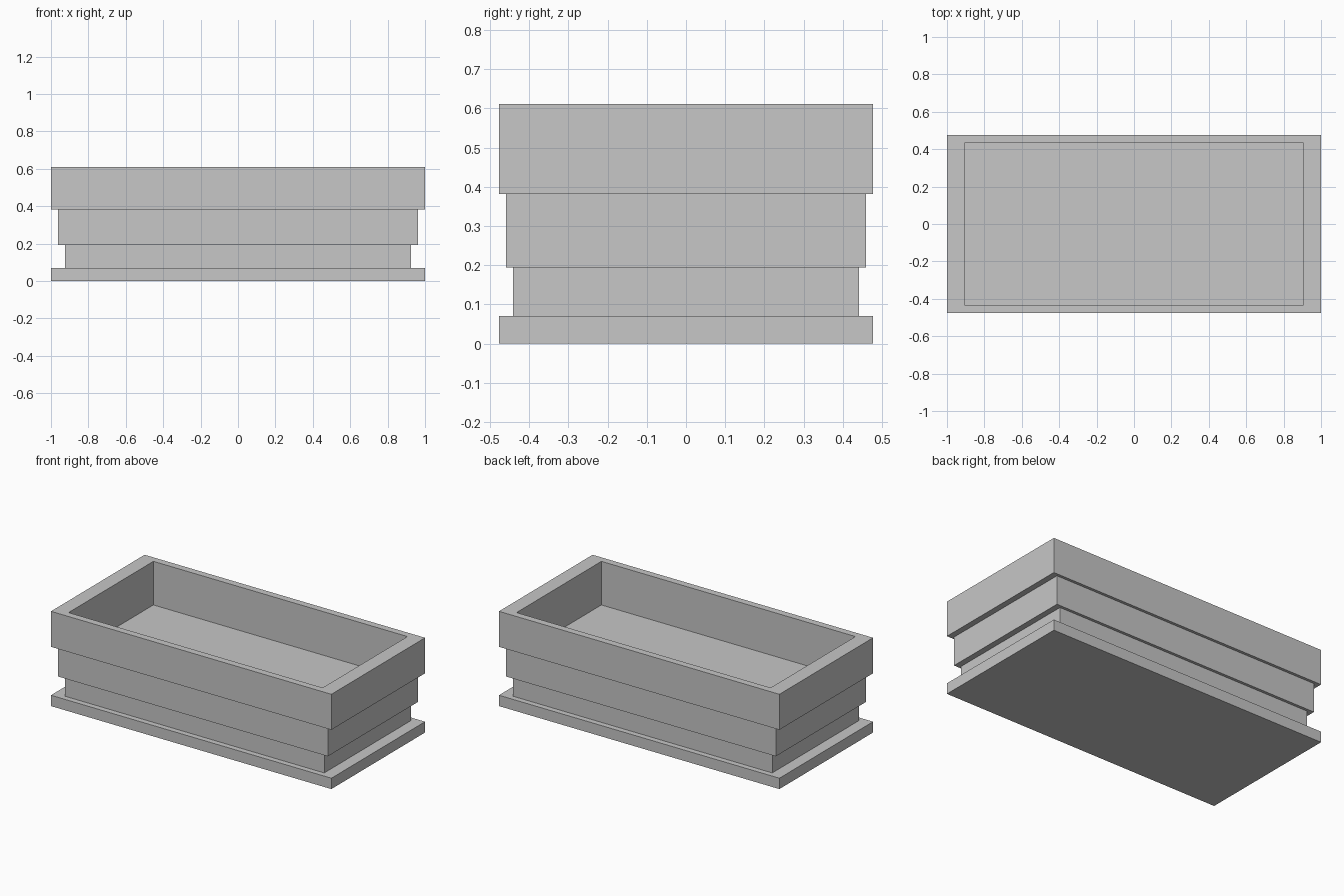
import bpy
import bmesh

cube = bpy.data.objects.get("Cube")
if cube:
    bpy.data.objects.remove(cube, do_unlink=True)

# Plain grey stone
stone = bpy.data.materials.new("grey_stone")
stone.use_nodes = True
colour = (0.57, 0.57, 0.57, 1.0)
stone.diffuse_color = colour
stone.node_tree.nodes["Principled BSDF"].inputs["Base Color"].default_value = colour


def loft_rectangles(name, rings):
    """Join a stack of (half width, half depth, height) rectangles, capped at both ends."""
    bm = bmesh.new()
    loops = [[bm.verts.new((sx * hx, sy * hy, z))
              for sx, sy in ((-1, -1), (1, -1), (1, 1), (-1, 1))]
             for hx, hy, z in rings]
    for low, high in zip(loops, loops[1:]):
        for i in range(4):
            j = (i + 1) % 4
            bm.faces.new((low[i], low[j], high[j], high[i]))
    bm.faces.new(reversed(loops[0]))
    bm.faces.new(loops[-1])
    bmesh.ops.recalc_face_normals(bm, faces=bm.faces)
    mesh = bpy.data.meshes.new(name)
    bm.to_mesh(mesh)
    bm.free()
    mesh.materials.append(stone)
    obj = bpy.data.objects.new(name, mesh)
    bpy.context.collection.objects.link(obj)
    return obj


# Outer tiers from the ground up: half width, half depth, bottom, top
tiers = [
    (1.0, 0.477, 0.0, 0.07),       # plinth
    (0.924, 0.441, 0.07, 0.194),   # lower step
    (0.962, 0.459, 0.194, 0.382),  # middle step
    (1.0, 0.477, 0.382, 0.611),    # rim band
]
rings = [(hx, hy, z) for hx, hy, low, high in tiers for z in (low, high)]

# Recess: over the rim, then down to the inner floor
rings += [(0.906, 0.432, 0.611), (0.906, 0.432, 0.33)]

loft_rectangles("stepped_trough", rings)
